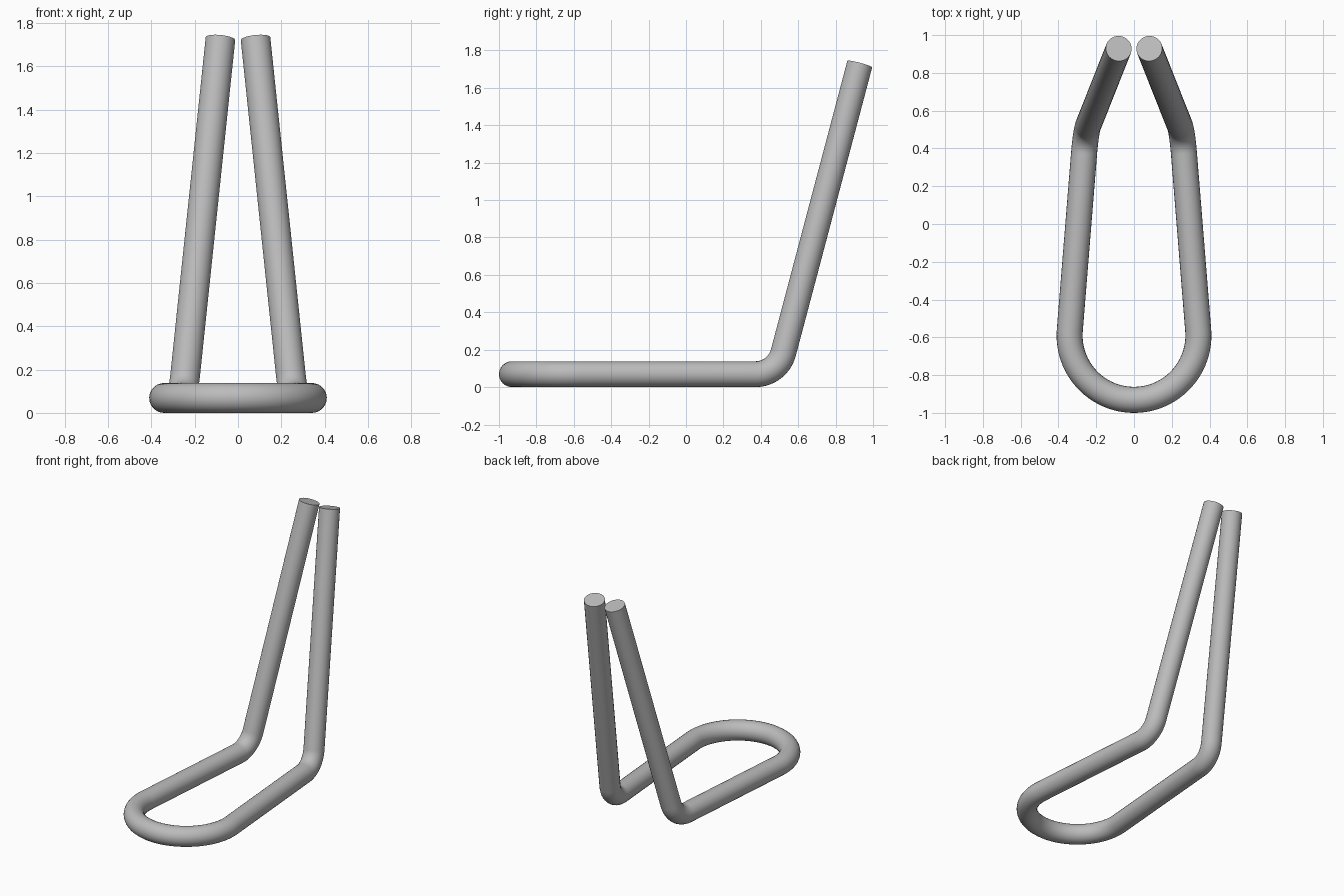
import bpy
import math
from mathutils import Vector

if "Cube" in bpy.data.objects:
    bpy.data.objects.remove(bpy.data.objects["Cube"], do_unlink=True)

TUBE = 0.069                          # tube radius
LOOP = 0.341                          # centreline radius of the front loop
BEND = 0.156                          # centreline radius of the rear bends
centre = Vector((0, -0.59, TUBE))     # centre of the front loop
corner = Vector((0.255, 0.49, TUBE))  # where floor rail and upright would meet
tip = Vector((0.081, 0.929, 1.727))   # upper end of the upright


def fillet(a, b, c, radius, steps):
    """Points of a round bend that replaces the corner b between a and c."""
    u, v = (a - b).normalized(), (c - b).normalized()
    half = u.angle(v) / 2
    middle = b + (u + v).normalized() * radius / math.sin(half)
    start = b + u * radius / math.tan(half) - middle
    axis = u.cross(v).normalized()
    turn = math.pi - 2 * half
    side = axis.cross(start)
    if side.dot(u) > 0:
        side = -side
    return [middle + start * math.cos(turn * i / steps) + side * math.sin(turn * i / steps)
            for i in range(steps + 1)]


# Half of the centreline: front loop, floor rail, rear bend, upright
reach = corner - centre
tangent = math.atan2(reach.y, reach.x) - math.acos(LOOP / reach.length)
steps = 24
half_path = []
for i in range(steps + 1):
    angle = -math.pi / 2 + (tangent + math.pi / 2) * i / steps
    half_path.append(centre + LOOP * Vector((math.cos(angle), math.sin(angle), 0)))
half_path += fillet(half_path[-1], corner, tip, BEND, 14) + [tip]

# Mirror it to the right side to get one continuous path
path = [Vector((-p.x, p.y, p.z)) for p in reversed(half_path[1:])] + half_path

# Round tube swept along the path, with flat closed ends
curve = bpy.data.curves.new("bent_tube_frame", "CURVE")
curve.dimensions = "3D"
curve.bevel_depth = TUBE
curve.bevel_resolution = 10
curve.use_fill_caps = True
spline = curve.splines.new("POLY")
spline.points.add(len(path) - 1)
for point, co in zip(spline.points, path):
    point.co = (*co, 1)
frame = bpy.data.objects.new("bent_tube_frame", curve)
bpy.context.collection.objects.link(frame)

# Plain grey metal
grey = bpy.data.materials.new("grey_metal")
grey.use_nodes = True
colour = (0.5, 0.5, 0.5, 1)
grey.diffuse_color = colour
grey.node_tree.nodes["Principled BSDF"].inputs["Base Color"].default_value = colour
curve.materials.append(grey)

# Smooth tube with sharp rims
bpy.ops.object.select_all(action="DESELECT")
frame.select_set(True)
bpy.context.view_layer.objects.active = frame
bpy.ops.object.convert(target="MESH")
bpy.ops.object.shade_smooth_by_angle(angle=math.radians(40))
